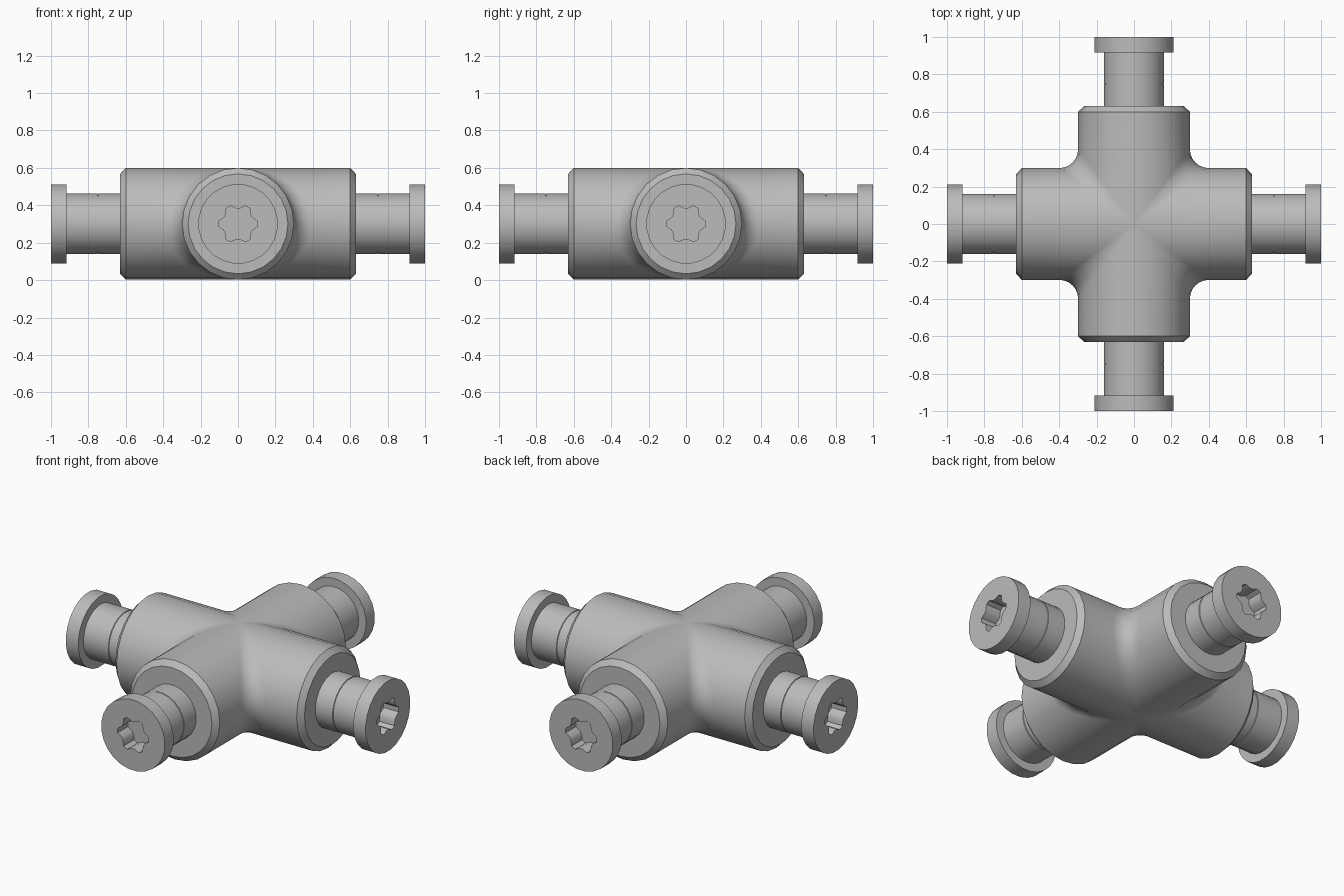
import bpy, bmesh, math
from mathutils import Matrix, Vector

if "Cube" in bpy.data.objects:
    bpy.data.objects.remove(bpy.data.objects["Cube"])

CZ = 0.301            # height of the arm axes
R, R_END = 0.299, 0.267
ARM, CHAMFER = 0.63, 0.03
FILLET = 0.1
SIDES = 24

grey = bpy.data.materials.new("plain_grey")
grey.diffuse_color = (0.5, 0.5, 0.5, 1)
grey.use_nodes = True
grey.node_tree.nodes["Principled BSDF"].inputs["Base Color"].default_value = grey.diffuse_color


def finish(bm, name):
    bmesh.ops.remove_doubles(bm, verts=bm.verts, dist=1e-5)
    bmesh.ops.recalc_face_normals(bm, faces=bm.faces)
    mesh = bpy.data.meshes.new(name)
    bm.to_mesh(mesh)
    bm.free()
    mesh.materials.append(grey)
    ob = bpy.data.objects.new(name, mesh)
    bpy.context.collection.objects.link(ob)
    bpy.ops.object.select_all(action='DESELECT')
    ob.select_set(True)
    bpy.context.view_layer.objects.active = ob
    bpy.ops.object.shade_smooth_by_angle(angle=math.radians(30))
    return ob


def quadrant_path(t):
    """Outline between two neighbouring arms at angle t around the pipe."""
    c, s = math.cos(t), math.sin(t)
    w, r = R * c, FILLET * c
    z, ze = R * s, R_END * s
    pts = [(ARM, 0, 0), (ARM, R_END * c, ze), (ARM - CHAMFER, w, z)]
    for k in range(7):
        a = math.radians(-90 - 15 * k)
        pts.append((w + r + r * math.cos(a), w + r + r * math.sin(a), z))
    pts += [(w, ARM - CHAMFER, z), (R_END * c, ARM, ze), (0, ARM, 0)]
    return pts


# Cross-shaped body: one filleted corner repeated around the centre
bm = bmesh.new()
half = SIDES // 2
for q in range(4):
    turn = Matrix.Rotation(q * math.pi / 2, 3, 'Z')
    rows = []
    for i in range(half + 1):
        t = -math.pi / 2 + math.pi * i / half
        rows.append([bm.verts.new(turn @ Vector(p) + Vector((0, 0, CZ)))
                     for p in quadrant_path(t)])
    for a, b in zip(rows, rows[1:]):
        for j in range(len(a) - 1):
            bm.faces.new((a[j], a[j + 1], b[j + 1], b[j]))
finish(bm, "cross_body")


# Screws: loops of (distance from centre, radius), ending in a lobed socket
SOCKET = "socket"
LOOPS = [(0.6, 0.163), (0.745, 0.163), (0.747, 0.159), (0.75, 0.159),
         (0.752, 0.163), (0.917, 0.163), (0.917, 0.213), (1.0, 0.213),
         (1.0, SOCKET), (0.9, SOCKET)]


def screw(name, heading):
    bm = bmesh.new()
    turn = Matrix.Rotation(heading, 3, 'Z')
    rings = []
    for x, rad in LOOPS:
        ring = []
        for i in range(SIDES):
            a = math.radians(-7.5 + 15 * i)
            r = (0.104 if i % 4 < 2 else 0.083) if rad == SOCKET else rad
            p = Vector((x, r * math.cos(a), r * math.sin(a)))
            ring.append(bm.verts.new(turn @ p + Vector((0, 0, CZ))))
        rings.append(ring)
    for a, b in zip(rings, rings[1:]):
        for i in range(SIDES):
            j = (i + 1) % SIDES
            bm.faces.new((a[i], a[j], b[j], b[i]))
    bm.faces.new(rings[0])
    bm.faces.new(rings[-1])
    finish(bm, name)


for k, side in enumerate(("right", "back", "left", "front")):
    screw(side + "_screw", k * math.pi / 2)
